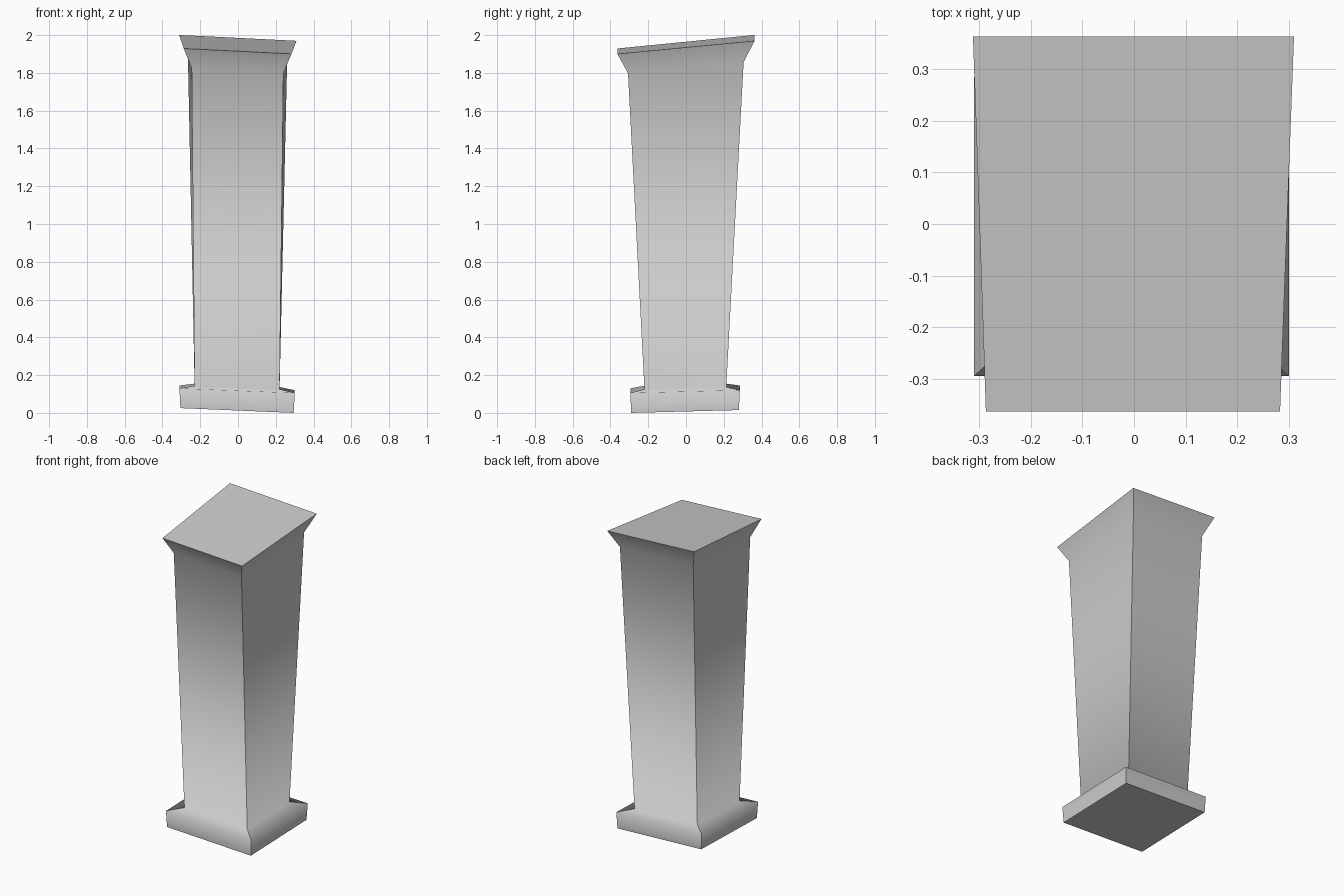
import bpy
import bmesh

cube = bpy.data.objects.get("Cube")
if cube:
    bpy.data.objects.remove(cube, do_unlink=True)

# One stone grey for the whole pillar
stone = bpy.data.materials.new("stone_grey")
stone.use_nodes = True
grey = (0.6, 0.6, 0.6, 1)
stone.diffuse_color = grey
stone.node_tree.nodes["Principled BSDF"].inputs["Base Color"].default_value = grey

# Cross-sections, bottom to top:
# left/right x at the front, left/right x at the back, front y, back y,
# and the tilted plane: height, slope along x, slope along y
SECTIONS = [
    ((-0.305, 0.295), (-0.305, 0.295), -0.29, 0.28, (0.02, -0.042, 0.026)),    # slab foot
    ((-0.31, 0.30), (-0.31, 0.30), -0.295, 0.285, (0.125, -0.04, 0.026)),      # slab rim
    ((-0.23, 0.22), (-0.23, 0.22), -0.22, 0.213, (0.14, -0.041, 0.026)),       # shaft foot
    ((-0.245, 0.24), (-0.265, 0.26), -0.307, 0.305, (1.84, -0.05, 0.098)),     # shaft head
    ((-0.287, 0.283), (-0.312, 0.31), -0.363, 0.363, (1.95, -0.05, 0.097)),    # cap rim
]


def add_ring(bm, section):
    front, back, y0, y1, (h, sx, sy) = section
    corners = [(front[0], y0), (front[1], y0), (back[1], y1), (back[0], y1)]
    return [bm.verts.new((x, y, h + sx * x + sy * y)) for x, y in corners]


bm = bmesh.new()
rings = [add_ring(bm, s) for s in SECTIONS]

# Walls between neighbouring sections
for low, high in zip(rings, rings[1:]):
    for i in range(4):
        j = (i + 1) % 4
        bm.faces.new((low[i], low[j], high[j], high[i]))

# Bottom and sloped top
bm.faces.new(rings[0][::-1])
bm.faces.new(rings[-1])
bmesh.ops.recalc_face_normals(bm, faces=bm.faces)

# Shading flows up each side; corners and both end faces stay crisp
for face in bm.faces:
    face.smooth = True
inner = [set(r) for r in rings[1:-1]]
for edge in bm.edges:
    edge.smooth = any(set(edge.verts) <= ring for ring in inner)

mesh = bpy.data.meshes.new("pillar")
bm.to_mesh(mesh)
bm.free()
mesh.materials.append(stone)
pillar = bpy.data.objects.new("pillar", mesh)
bpy.context.collection.objects.link(pillar)
